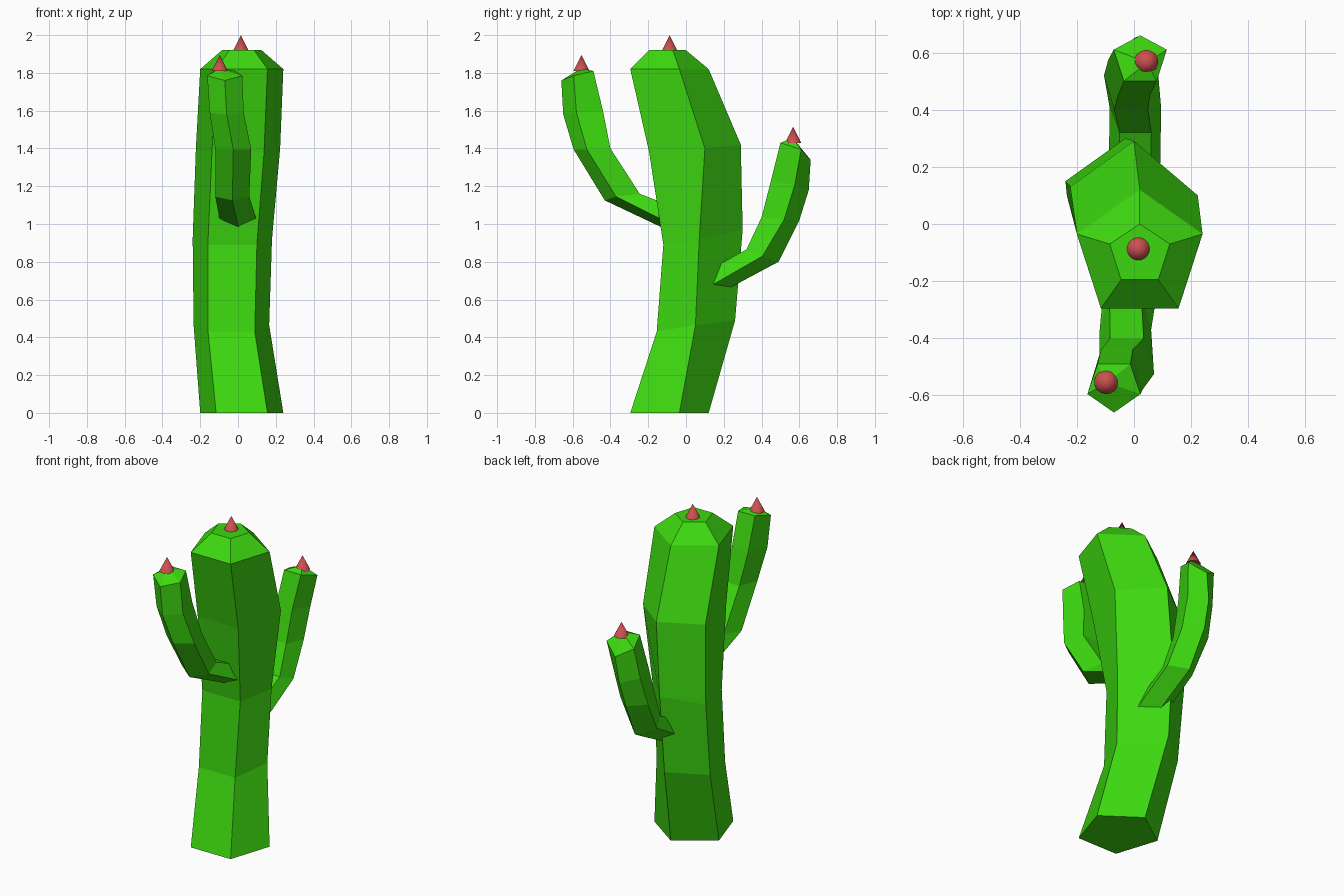
import bpy, bmesh


def material(name, color):
    m = bpy.data.materials.new(name)
    m.diffuse_color = color
    return m


green = material("cactus_green", (0.046, 0.69, 0.005, 1))
red = material("spine_red", (0.6, 0.08, 0.08, 1))


def stem(name, rings, tip):
    """Skin five-sided rings and close the top with a fan to the tip.
    ring: centre x, half width, left y offset, then (y, z) of ridge, sides, flat pair"""
    bm = bmesh.new()
    loops = []
    for cx, w, dy, ridge, side, flat in rings:
        pts = [(cx, *ridge), (cx + w, *side), (cx + w * 0.618, *flat),
               (cx - w * 0.618, *flat), (cx - w, side[0] + dy, side[1])]
        loops.append([bm.verts.new(p) for p in pts])
    for a, b in zip(loops, loops[1:]):
        for i in range(5):
            j = (i + 1) % 5
            bm.faces.new((a[i], a[j], b[j], b[i]))
    bm.faces.new(loops[0])
    top = bm.verts.new(tip)
    for i in range(5):
        bm.faces.new((loops[-1][i], loops[-1][(i + 1) % 5], top))
    bmesh.ops.recalc_face_normals(bm, faces=bm.faces)
    me = bpy.data.meshes.new(name)
    bm.to_mesh(me)
    bm.free()
    me.materials.append(green)
    bpy.context.collection.objects.link(bpy.data.objects.new(name, me))


def spine(name, x, y, apex):
    bpy.ops.mesh.primitive_cone_add(vertices=24, radius1=0.042, radius2=0, depth=0.085,
                                    location=(x, y, apex - 0.0425))
    ob = bpy.context.object
    ob.name = name
    ob.data.materials.append(red)
    bpy.ops.object.shade_smooth_by_angle()


# Leaning trunk, ridge at the back
stem("trunk", [
    (0.02, 0.22, 0, (0.12, 0), (-0.035, 0), (-0.295, 0)),
    (-0.035, 0.2, 0.05, (0.26, 0.49), (0.05, 0.465), (-0.155, 0.43)),
    (-0.03, 0.21, 0.08, (0.30, 0.97), (0.07, 0.92), (-0.12, 0.89)),
    (0.0, 0.223, 0.03, (0.29, 1.42), (0.10, 1.40), (-0.195, 1.38)),
    (0.02, 0.22, 0, (0.12, 1.82), (-0.035, 1.82), (-0.295, 1.82)),
    (0.02, 0.105, 0, (0.0, 1.92), (-0.07, 1.92), (-0.195, 1.92)),
], (0.015, -0.085, 1.92))

# Front arm, ridge facing forward
stem("front_arm", [
    (0.01, 0.1, 0, (-0.05, 0.945), (-0.05, 0.985), (-0.05, 1.085)),
    (-0.03, 0.09, 0, (-0.43, 1.125), (-0.37, 1.145), (-0.245, 1.16)),
    (-0.025, 0.095, 0, (-0.595, 1.395), (-0.525, 1.395), (-0.40, 1.40)),
    (-0.06, 0.09, 0, (-0.65, 1.58), (-0.58, 1.59), (-0.44, 1.60)),
    (-0.07, 0.093, 0, (-0.66, 1.76), (-0.595, 1.785), (-0.49, 1.81)),
], (-0.095, -0.555, 1.825))

# Back arm, ridge facing backward
stem("back_arm", [
    (0.0, 0.09, 0, (0.20, 0.645), (0.10, 0.655), (0.10, 0.745)),
    (0.005, 0.09, 0, (0.49, 0.80), (0.405, 0.83), (0.32, 0.865)),
    (-0.01, 0.095, 0, (0.60, 1.02), (0.52, 1.025), (0.40, 1.035)),
    (0.0, 0.09, 0, (0.65, 1.18), (0.575, 1.205), (0.45, 1.23)),
    (0.022, 0.093, 0, (0.66, 1.34), (0.61, 1.395), (0.50, 1.43)),
], (0.045, 0.565, 1.455))

# Red tips
spine("trunk_tip", 0.015, -0.087, 2.0)
spine("front_arm_tip", -0.097, -0.553, 1.895)
spine("back_arm_tip", 0.043, 0.567, 1.515)
